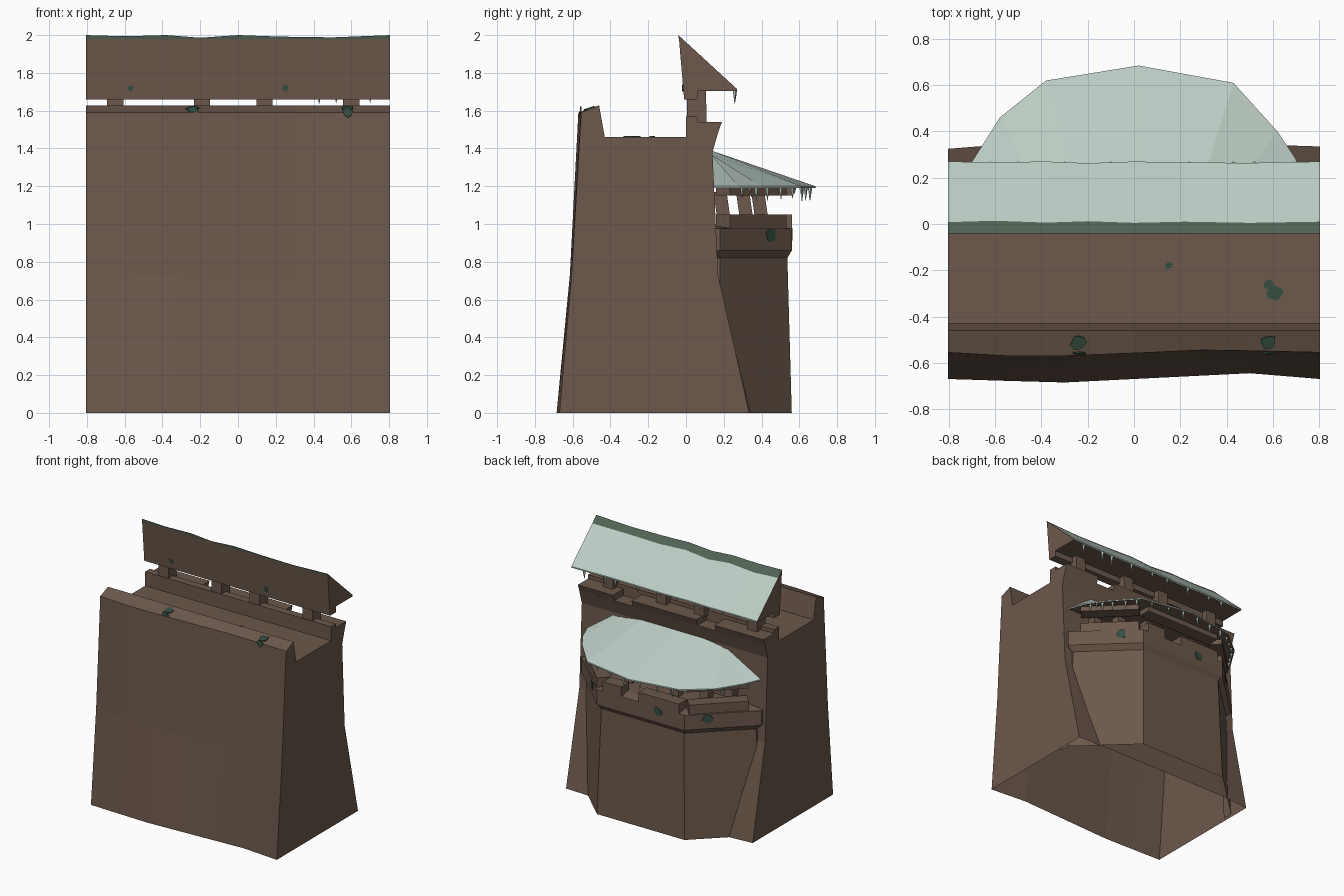
import bpy, bmesh, math, random
from mathutils import Vector

if "Cube" in bpy.data.objects:
    bpy.data.objects.remove(bpy.data.objects["Cube"])

random.seed(4)

def material(name, rgb):
    m = bpy.data.materials.new(name)
    m.diffuse_color = (*rgb, 1)
    m.use_nodes = True
    m.node_tree.nodes["Principled BSDF"].inputs["Base Color"].default_value = m.diffuse_color
    return m

BROWN = material("brown stone", (0.150, 0.098, 0.071))
SNOW = material("pale ice", (0.50, 0.61, 0.55))
GREEN = material("ridge green", (0.082, 0.125, 0.09))
MOSS = material("dark moss", (0.035, 0.075, 0.052))

def finish(name, bm, mats, rule=None):
    bmesh.ops.recalc_face_normals(bm, faces=bm.faces)
    bm.normal_update()
    if rule:
        for f in bm.faces:
            f.material_index = rule(f)
    me = bpy.data.meshes.new(name)
    bm.to_mesh(me)
    bm.free()
    for m in mats:
        me.materials.append(m)
    ob = bpy.data.objects.new(name, me)
    bpy.context.collection.objects.link(ob)
    return ob

def loft(name, rings, mats, rule=None, start=True, end=True, open_seam=False):
    """Skin between closed rings; open_seam drops the last-to-first strip."""
    bm = bmesh.new()
    vs = [[bm.verts.new(p) for p in r] for r in rings]
    n = len(rings[0])
    for a, b in zip(vs, vs[1:]):
        for i in range(n - (1 if open_seam else 0)):
            j = (i + 1) % n
            bm.faces.new((a[i], a[j], b[j], b[i]))
    if start:
        bm.faces.new(vs[0])
    if end:
        bm.faces.new(vs[-1])
    return finish(name, bm, mats, rule)

def prism_x(name, profile, x0, x1, mat):
    return loft(name, [[(x, y, z) for y, z in profile] for x in (x0, x1)], [mat])

def bar(name, p0, p1, width, z0, z1, mat=BROWN):
    """Upright slab along a plan line, lying to the inner side of it."""
    a, b = Vector(p0), Vector(p1)
    d = (b - a).normalized()
    n = Vector((-d.y, d.x)) * width
    plan = [a, b, b - n, a - n]
    return loft(name, [[(p.x, p.y, z) for p in plan] for z in (z0, z1)], [mat])

def moss(pos, normal, r):
    """Thin irregular patch."""
    nrm = Vector(normal).normalized()
    q = nrm.to_track_quat('Z', 'Y')
    ring = []
    for i in range(9):
        k = r * random.uniform(0.7, 1.15)
        t = i * math.tau / 9
        ring.append(Vector((k * math.cos(t), k * math.sin(t), 0)))
    rings = [[Vector(pos) + q @ (p + Vector((0, 0, h))) for p in ring] for h in (-0.003, 0.005)]
    loft("moss_patch", rings, [MOSS])

def icicle(x, y, z, length, r=0.013):
    bm = bmesh.new()
    bmesh.ops.create_cone(bm, cap_ends=True, segments=5, radius1=0.001, radius2=r, depth=length)
    bmesh.ops.translate(bm, verts=bm.verts, vec=(x, y, z - length / 2))
    finish("icicle", bm, [SNOW])

# Main wall: battered section with a sunken walkway, open underneath
W = 0.805
xs = [-W, -0.55, -0.3, 0.0, 0.3, 0.5, W]
foot = [0.01, 0.002, -0.005, 0.01, 0.025, 0.035, 0.01]
rim = [0.015, 0.0, 0.0, 0.012, 0.025, 0.022, 0.015]
back = [-0.02, 0.0, 0.0, 0.0, 0.0, 0.0, -0.01]
rings = []
for x, f, r, b in zip(xs, foot, rim, back):
    rings.append([(x, -0.68 + f, 0), (x, -0.615 + r * 0.6, 0.73), (x, -0.57 + r, 1.59),
                  (x, -0.46, 1.628), (x, -0.43, 1.46), (x, 0, 1.46), (x, 0, 1.57),
                  (x, 0.06, 1.57), (x, 0.06, 1.49), (x, 0.172, 1.49), (x, 0.14, 1.38),
                  (x, 0.17, 0.73), (x, 0.345 + b, 0)])
loft("main_wall", rings, [BROWN], open_seam=True)

# Merlons on the rear edge of the wall, with two notches between
for x0, x1 in [(-W, -0.38), (-0.22, 0.34), (0.5, W)]:
    prism_x("rear_merlon", [(0.055, 1.485), (0.055, 1.54), (0.19, 1.54), (0.17, 1.485)], x0, x1, BROWN)

# Posts carrying the upper roof
for x in (-0.65, -0.19, 0.14, 0.6):
    prism_x("upper_post", [(0.005, 1.53), (0.11, 1.53), (0.105, 1.72), (0.005, 1.72)],
            x - 0.043, x + 0.043, BROWN)

# Upper roof: triangular section, icy slope, green ridge
rx = [-W, -0.6, -0.38, -0.2, 0.0, 0.22, 0.5, W]
rz = [0.0, -0.006, 0.0, -0.014, 0.0, -0.008, -0.012, 0.0]
gy = [0.008, 0.014, 0.006, 0.012, 0.005, 0.01, 0.005, 0.01]
rings = []
for x, dz, g in zip(rx, rz, gy):
    e = 0.27 + dz * 0.5
    rings.append([(x, -0.01, 1.66), (x, 0.06, 1.66), (x, 0.06, 1.705), (x, e, 1.705), (x, e, 1.715),
                  (x, g, 1.953 + dz * 0.7 - (g - 0.01)), (x, -0.04, 2.0 + dz), (x, -0.037, 1.976 + g * 0.3)])

def upper_rule(f):
    if abs(f.normal.x) > 0.9:
        return 0
    z = f.calc_center_median().z
    if z > 1.95:
        return 2
    return 1 if (f.normal.z > 0.3 or (z > 1.7 and f.normal.y > 0.8)) else 0

loft("upper_roof", rings, [BROWN, SNOW, GREEN], upper_rule)

# Bastion on the back: half-hexagon tower with a crown band
plan = [(-0.78, 0.1), (-0.78, 0.18), (-0.38, 0.56), (0.38, 0.56), (0.78, 0.18), (0.78, 0.1)]

def scaled(k, z):
    return [(x * k, 0.17 + (y - 0.17) * k, z) for x, y in plan]

loft("bastion", [scaled(1.0, 0), scaled(0.94, 0.82), scaled(1.0, 0.86), scaled(1.0, 0.975),
                 scaled(0.8, 0.99)], [BROWN], start=False, open_seam=True)

# Bastion parapet (notched) and the ring beam under its roof
A, B, C, D = (0.64, 0.16), (0.33, 0.46), (-0.33, 0.46), (-0.64, 0.16)
for p, q in [(A, B), (B, (0.17, 0.46)), ((0.02, 0.46), C), (C, D)]:
    bar("bastion_parapet", q, p, -0.1, 0.975, 1.05)
for p, q in [(A, B), (B, C), (C, D)]:
    bar("bastion_beam", q, p, -0.1, 1.15, 1.2)

# Bastion posts, mirrored
for s in (-1, 1):
    for x, y in [(0.53, 0.2), (0.4, 0.32), (0.2, 0.4)]:
        rings = [[(s * x + i * 0.035, y + j * 0.035 - k, z) for i, j in ((-1, -1), (1, -1), (1, 1), (-1, 1))]
                 for z, k in ((1.03, 0), (1.17, 0.02))]
        loft("bastion_post", rings, [BROWN])

# Bastion roof: fan from a short ridge on the wall to a many-sided eave
eave = [(-0.76, 0.13), (-0.70, 0.27), (-0.58, 0.46), (-0.38, 0.62), (0.02, 0.685), (0.43, 0.61),
        (0.62, 0.40), (0.70, 0.28), (0.76, 0.13)]
ridge_x = [-0.5, -0.44, -0.4, -0.25, 0.02, 0.28, 0.42, 0.46, 0.52]
low = [(x, y, 1.19) for x, y in eave]
edge = [(x, y, 1.2) for x, y in eave]
top = [(x, 0.13, 1.37 + 0.02 * (abs(x) < 0.3)) for x in ridge_x]
loft("bastion_roof", [low, edge, top], [BROWN, SNOW],
     lambda f: 0 if f.normal.z < -0.5 else 1, end=False)

# Icicles along both eaves
for x in (-0.62, -0.5, -0.3, -0.1, 0.04, 0.24, 0.43, 0.52, 0.7):
    icicle(x, 0.258, 1.71, random.uniform(0.03, 0.08))
for (x0, y0), (x1, y1) in zip(eave[1:-2], eave[2:-1]):
    for t in (0.15, 0.45, 0.8):
        icicle((x0 + (x1 - x0) * t) * 0.975, (y0 + (y1 - y0) * t) * 0.975, 1.2,
               random.uniform(0.03, 0.085))

# Moss: front parapet, walkway, bastion crown, roof front
for x in (-0.24, 0.58):
    moss((x, -0.51, 1.612), (0, -0.33, 1), 0.035)
    moss((x, -0.558, 1.592), (0, -1, 0.1), 0.028)
for x, y, r in [(0.15, -0.18, 0.018), (0.6, -0.3, 0.035), (0.58, -0.26, 0.022), (0.63, -0.29, 0.02)]:
    moss((x, y, 1.46), (0, 0, 1), r)
moss((-0.15, 0.56, 0.94), (0, 1, 0), 0.04)
for s in (-1, 1):
    moss((s * 0.5, 0.446, 0.94), (s * 0.69, 0.725, 0), 0.04)
for x in (-0.57, 0.25):
    moss((x, -0.016, 1.72), (0, -1, 0), 0.018)
